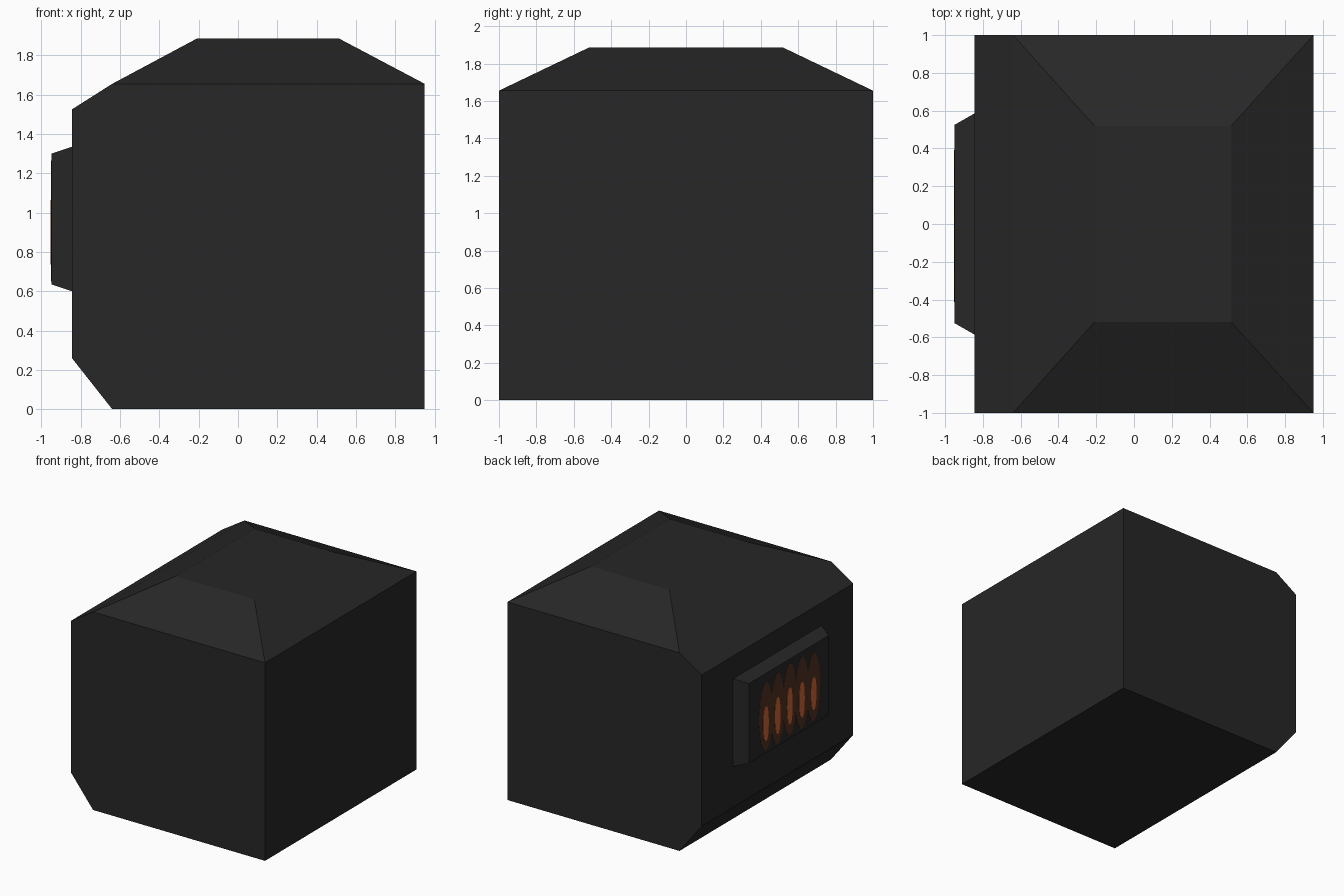
import bpy, bmesh, math

if "Cube" in bpy.data.objects:
    bpy.data.objects.remove(bpy.data.objects["Cube"])


def material(name, rgb):
    m = bpy.data.materials.new(name)
    m.diffuse_color = (*rgb, 1)
    m.use_nodes = True
    m.node_tree.nodes["Principled BSDF"].inputs["Base Color"].default_value = m.diffuse_color
    return m


CHARCOAL = material("charcoal", (0.02, 0.02, 0.02))
EMBER = material("dark ember", (0.085, 0.030, 0.017))
FLAME = material("flame orange", (0.62, 0.13, 0.032))


def finish(name, bm, mat):
    bmesh.ops.recalc_face_normals(bm, faces=bm.faces)
    me = bpy.data.meshes.new(name)
    bm.to_mesh(me)
    bm.free()
    me.materials.append(mat)
    ob = bpy.data.objects.new(name, me)
    bpy.context.collection.objects.link(ob)
    return ob


def loft(ring_a, ring_b):
    """Closed solid between two rings with the same number of points."""
    bm = bmesh.new()
    a = [bm.verts.new(p) for p in ring_a]
    b = [bm.verts.new(p) for p in ring_b]
    n = len(a)
    for i in range(n):
        j = (i + 1) % n
        bm.faces.new((a[i], a[j], b[j], b[i]))
    bm.faces.new(a)
    bm.faces.new(b)
    bmesh.ops.recalc_face_normals(bm, faces=bm.faces)
    return bm


# Main housing: side profile swept along y, hipped top raised from its upper face
profile = [(-0.64, 0), (0.95, 0), (0.95, 1.655), (-0.64, 1.655),
           (-0.845, 1.525), (-0.845, 0.26)]
bm = loft([(x, -1, z) for x, z in profile], [(x, 1, z) for x, z in profile])
top = max(bm.faces, key=lambda f: f.calc_center_median().z)
bmesh.ops.inset_region(bm, faces=[top], thickness=0.2)
for v in top.verts:
    v.co = (-0.21 if v.co.x < 0 else 0.515, math.copysign(0.52, v.co.y), 1.885)
finish("housing", bm, CHARCOAL)


# Bevelled window frame on the left side
def side_rect(x, y, z0, z1):
    return [(x, -y, z0), (x, y, z0), (x, y, z1), (x, -y, z1)]


bm = loft(side_rect(-0.845, 0.585, 0.60, 1.335), side_rect(-0.95, 0.525, 0.635, 1.30))
finish("window_panel", bm, CHARCOAL)

# Flame positions: y, bar bottom, bar top, glow bottom, glow top
flames = [(0.305, 0.735, 1.027, 0.655, 1.225), (0.15, 0.735, 1.045, 0.65, 1.245),
          (-0.01, 0.755, 1.065, 0.665, 1.265), (-0.17, 0.75, 1.05, 0.66, 1.255),
          (-0.325, 0.755, 1.03, 0.665, 1.23)]


def plate(name, outline, x, mat):
    finish(name, loft([(-0.9495, y, z) for y, z in outline],
                      [(x, y, z) for y, z in outline]), mat)


# Ember glow: one scalloped plate, the envelope of five overlapping ovals
GLOW_W = 0.088


def envelope(y):
    lo, hi = 9, -9
    for fy, _, _, g0, g1 in flames:
        t = (y - fy) / GLOW_W
        if abs(t) <= 1:
            h = (g1 - g0) / 2 * math.sqrt(max(0.02, 1 - t * t))
            mid = (g0 + g1) / 2
            lo, hi = min(lo, mid - h), max(hi, mid + h)
    return lo, hi


y0, y1, N = flames[-1][0] - GLOW_W * 0.999, flames[0][0] + GLOW_W * 0.999, 60
ys = [y0 + (y1 - y0) * i / N for i in range(N + 1)]
outline = [(y, envelope(y)[0]) for y in ys] + [(y, envelope(y)[1]) for y in reversed(ys)]
plate("ember_glow", outline, -0.952, EMBER)

# Bright flame bars: tall rounded ovals on top of the glow
for i, (fy, b0, b1, _, _) in enumerate(flames):
    pts = []
    for k in range(20):
        a = 2 * math.pi * k / 20
        c, s = math.cos(a), math.sin(a)
        pts.append((fy + 0.036 * math.copysign(abs(c) ** 0.7, c),
                    (b0 + b1) / 2 + (b1 - b0) / 2 * s))
    plate(f"flame_bar_{i + 1}", pts, -0.954, FLAME)
